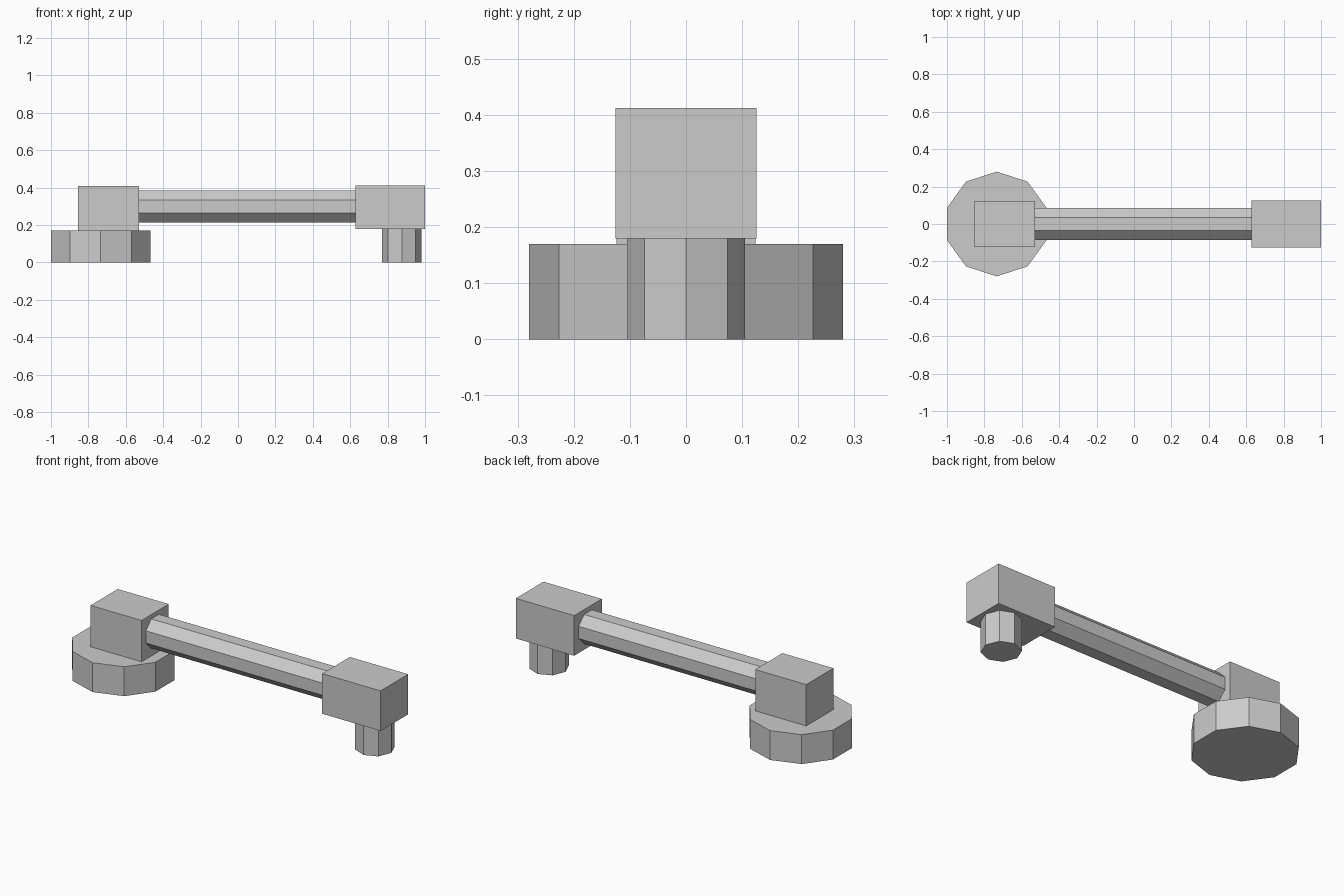
import bpy
import math
from mathutils import Matrix

cube = bpy.data.objects.get("Cube")
if cube:
    bpy.data.objects.remove(cube, do_unlink=True)

grey = bpy.data.materials.new("light_grey")
grey.use_nodes = True
colour = (0.6, 0.6, 0.6, 1)
grey.diffuse_color = colour
grey.node_tree.nodes["Principled BSDF"].inputs["Base Color"].default_value = colour


def finish(name):
    obj = bpy.context.object
    obj.name = name
    obj.data.name = name
    obj.data.materials.append(grey)
    return obj


def block(name, x0, x1, half_width, z0, z1):
    bpy.ops.mesh.primitive_cube_add(size=1)
    obj = finish(name)
    size = Matrix.Diagonal((x1 - x0, 2 * half_width, z1 - z0, 1))
    obj.data.transform(size)
    obj.location = ((x0 + x1) / 2, 0, (z0 + z1) / 2)


def prism(name, sides, radius, length, centre, turn=0, along_x=False):
    bpy.ops.mesh.primitive_cylinder_add(vertices=sides, radius=radius, depth=length)
    obj = finish(name)
    obj.data.transform(Matrix.Rotation(turn, 4, 'Z'))
    if along_x:
        obj.data.transform(Matrix.Rotation(math.pi / 2, 4, 'Y'))
    obj.location = centre


# Mounting feet: wide ten-sided base and slim eight-sided peg
prism("round_base", 10, 0.28, 0.17, (-0.734, 0, 0.085))
prism("foot_peg", 8, 0.105, 0.18, (0.876, 0, 0.09))

# End blocks
block("base_block", -0.856, -0.53, 0.124, 0.17, 0.409)
block("peg_block", 0.627, 1.0, 0.126, 0.18, 0.412)

# Octagonal connecting bar with a flat side on top
prism("connecting_bar", 8, 0.092, 1.157, (0.0485, 0, 0.299), math.pi / 8, True)
